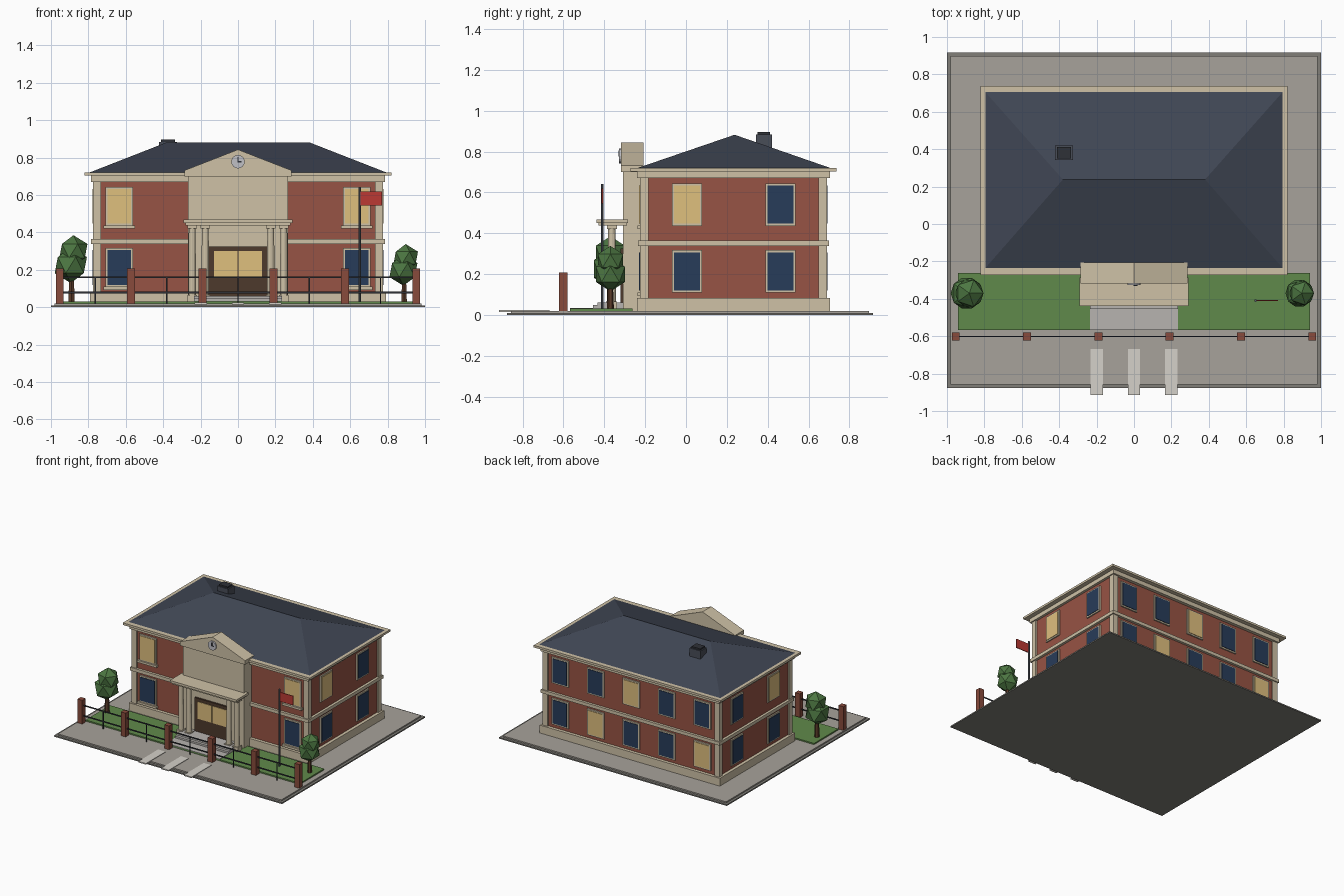
import bpy, bmesh
from math import pi, radians, sin, cos

if "Cube" in bpy.data.objects:
    bpy.data.objects.remove(bpy.data.objects["Cube"])


def mat(name, rgb):
    m = bpy.data.materials.new(name)
    m.diffuse_color = [(c / 255) ** 2.2 for c in rgb] + [1]
    m.use_nodes = True
    m.node_tree.nodes["Principled BSDF"].inputs["Base Color"].default_value = m.diffuse_color
    return m


BRICK = mat("brick", (150, 84, 70))
POST = mat("post_brick", (135, 76, 62))
CREAM = mat("cream_stone", (205, 192, 165))
SLATE = mat("slate", (66, 72, 85))
PAVING = mat("paving", (166, 161, 153))
CURB = mat("curb", (128, 126, 120))
STEP = mat("step_stone", (182, 178, 174))
PAINT = mat("road_paint", (212, 208, 200))
GRASS = mat("grass", (96, 136, 76))
LEAF = mat("leaf", (78, 118, 68))
BARK = mat("bark", (92, 62, 45))
GLASS = mat("dark_glass", (44, 62, 90))
LIT = mat("lit_glass", (222, 190, 125))
DOOR = mat("door_wood", (78, 60, 48))
IRON = mat("iron", (50, 52, 58))
METAL = mat("pole_metal", (90, 96, 105))
VENT = mat("vent_grey", (74, 78, 88))
CLOCK = mat("clock_face", (190, 190, 195))
RED = mat("flag_red", (185, 60, 55))


def mesh_obj(name, verts, faces, material):
    me = bpy.data.meshes.new(name)
    me.from_pydata(verts, [], faces)
    bm = bmesh.new()
    bm.from_mesh(me)
    bmesh.ops.recalc_face_normals(bm, faces=bm.faces)
    bm.to_mesh(me)
    bm.free()
    me.materials.append(material)
    ob = bpy.data.objects.new(name, me)
    bpy.context.collection.objects.link(ob)
    return ob


def box(name, x0, x1, y0, y1, z0, z1, material):
    v = [(x, y, z) for x in (x0, x1) for y in (y0, y1) for z in (z0, z1)]
    f = [(0, 1, 3, 2), (4, 5, 7, 6), (0, 1, 5, 4), (2, 3, 7, 6), (0, 2, 6, 4), (1, 3, 7, 5)]
    return mesh_obj(name, v, f, material)


def cyl(name, loc, r, depth, material, sides=12, r2=None, rot=(0, 0, 0)):
    bpy.ops.mesh.primitive_cone_add(vertices=sides, radius1=r, radius2=r if r2 is None else r2,
                                    depth=depth, location=loc, rotation=rot)
    ob = bpy.context.object
    ob.name = name
    ob.data.materials.append(material)
    return ob


# site: curb, paving, lawn, crossing stripes
box("site_curb", -1, 1, -0.877, 0.917, 0, 0.01, CURB)
box("site_paving", -0.98, 0.98, -0.857, 0.897, 0.01, 0.02, PAVING)
box("lawn", -0.94, 0.94, -0.567, -0.262, 0.02, 0.03, GRASS)
for x in (-0.2, 0, 0.2):
    box("crossing_stripe", x - 0.033, x + 0.033, -0.915, -0.668, 0.015, 0.024, PAINT)

# main building body and stone courses
WX, Y0, Y1 = 0.765, -0.215, 0.68
box("brick_walls", -WX, WX, Y0, Y1, 0.02, 0.70, BRICK)
box("plinth", -0.79, 0.79, -0.24, 0.705, 0.02, 0.082, CREAM)
box("floor_band", -0.785, 0.785, -0.235, 0.70, 0.338, 0.364, CREAM)
box("frieze", -0.785, 0.785, -0.24, 0.705, 0.67, 0.706, CREAM)
box("eave_cornice", -0.82, 0.82, -0.272, 0.738, 0.703, 0.72, CREAM)
for sx in (-1, 1):
    for cy in (-0.205, 0.67):
        cx = sx * 0.754
        box("corner_pilaster", cx - 0.022, cx + 0.022, cy - 0.021, cy + 0.021, 0.08, 0.67, CREAM)

# hipped roof and roof vent
mesh_obj("hip_roof",
         [(-0.797, -0.238, 0.719), (0.797, -0.238, 0.719), (0.797, 0.708, 0.719), (-0.797, 0.708, 0.719),
          (-0.38, 0.238, 0.882), (0.38, 0.238, 0.882)],
         [(0, 1, 5, 4), (2, 3, 4, 5), (1, 2, 5), (3, 0, 4), (0, 3, 2, 1)], SLATE)
box("roof_vent", -0.422, -0.326, 0.343, 0.42, 0.75, 0.884, VENT)
box("roof_vent_cap", -0.412, -0.336, 0.35, 0.412, 0.884, 0.896, IRON)


# windows: side gives the wall, u the position along it
def window(side, u, z, lit, sill=False):
    def panel(name, hw, z0, z1, out, material):
        a, b = u - hw, u + hw
        if side == "front":
            box(name, a, b, Y0 - out, Y0 + 0.01, z0, z1, material)
        elif side == "back":
            box(name, a, b, Y1 - 0.01, Y1 + out, z0, z1, material)
        elif side == "right":
            box(name, WX - 0.01, WX + out, a, b, z0, z1, material)
        else:
            box(name, -WX - out, -WX + 0.01, a, b, z0, z1, material)
    panel("window_frame", 0.074, z - 0.104, z + 0.104, 0.010, CREAM)
    panel("window_glass", 0.063, z - 0.093, z + 0.093, 0.014, LIT if lit else GLASS)
    if sill:
        panel("window_sill", 0.085, z - 0.12, z - 0.103, 0.022, CREAM)


LOW, HIGH = 0.213, 0.54
for sx in (-1, 1):
    window("front", sx * 0.635, HIGH, True, True)
    window("front", sx * 0.635, LOW, False, True)
for side in ("left", "right"):
    for y in (0.005, 0.463):
        window(side, y, HIGH, y < 0.1)
        window(side, y, LOW, False)
for i in range(-2, 3):
    window("back", i * 0.312, HIGH, i == 0)
    window("back", i * 0.312, LOW, i in (1, -2))

# entrance pavilion with pediment
box("pavilion", -0.268, 0.268, -0.308, -0.2, 0.02, 0.705, CREAM)
prof = [(-0.285, 0.70), (0.285, 0.70), (0.285, 0.732), (0, 0.843), (-0.285, 0.732)]
n = len(prof)
mesh_obj("pediment", [(x, y, z) for y in (-0.318, -0.207) for x, z in prof],
         [tuple(range(n)), tuple(range(n, 2 * n))] +
         [(i, (i + 1) % n, n + (i + 1) % n, n + i) for i in range(n)], CREAM)
cyl("clock_face", (0, -0.32, 0.778), 0.036, 0.014, CLOCK, 16, rot=(pi / 2, 0, 0))
box("clock_minute_hand", -0.003, 0.003, -0.331, -0.326, 0.776, 0.804, IRON)
box("clock_hour_hand", -0.003, 0.02, -0.331, -0.326, 0.775, 0.781, IRON)

# porch roof, columns and steps
box("porch_roof", -0.292, 0.292, -0.438, -0.285, 0.45, 0.468, CREAM)
box("porch_beam", -0.28, 0.28, -0.428, -0.29, 0.438, 0.45, CREAM)
for x in (-0.245, -0.175, 0.175, 0.245):
    cyl("porch_column", (x, -0.363, 0.235), 0.021, 0.41, CREAM, 12, 0.018)
    box("column_capital", x - 0.025, x + 0.025, -0.388, -0.338, 0.42, 0.44, CREAM)
    box("column_base", x - 0.025, x + 0.025, -0.388, -0.338, 0.03, 0.065, CREAM)
for y, z in ((-0.567, 0.034), (-0.455, 0.048), (-0.433, 0.06)):
    box("entrance_step", -0.235, 0.235, y, -0.3, 0.02, z, STEP)

# double door
box("door_frame", -0.155, 0.155, -0.322, -0.3, 0.05, 0.325, DOOR)
for sx in (-1, 1):
    a, b = sorted((sx * 0.004, sx * 0.128))
    box("door_glass", a, b, -0.326, -0.31, 0.165, 0.30, LIT)

# fence: brick posts, two rails, one bar per span
for i in range(6):
    x = -0.953 + i * 0.3812
    box("fence_post", x - 0.021, x + 0.021, -0.622, -0.58, 0.02, 0.208, POST)
    if i < 5:
        box("fence_bar", x + 0.187, x + 0.194, -0.604, -0.598, 0.02, 0.165, IRON)
for z in (0.078, 0.16):
    box("fence_rail", -0.95, 0.95, -0.603, -0.599, z - 0.005, z + 0.005, IRON)

# flagpole and flag
cyl("flagpole", (0.65, -0.41, 0.33), 0.007, 0.62, METAL, 8)
box("flag", 0.655, 0.77, -0.413, -0.407, 0.545, 0.618, RED)


# trees: trunk and two stacked faceted crowns
def tree(x, y, s):
    cyl("tree_trunk", (x, y, 0.02 + 0.075 * s), 0.02 * s, 0.15 * s, BARK, 6, 0.014 * s)
    for r, z, dx in ((0.096, 0.205, -0.004), (0.084, 0.281, 0.01)):
        bpy.ops.mesh.primitive_ico_sphere_add(subdivisions=1, radius=r * s,
                                              location=(x + dx * s, y, 0.02 + z * s))
        bpy.context.object.name = "tree_crown"
        bpy.context.object.data.materials.append(LEAF)


tree(-0.89, -0.37, 1.0)
tree(0.888, -0.37, 0.87)
